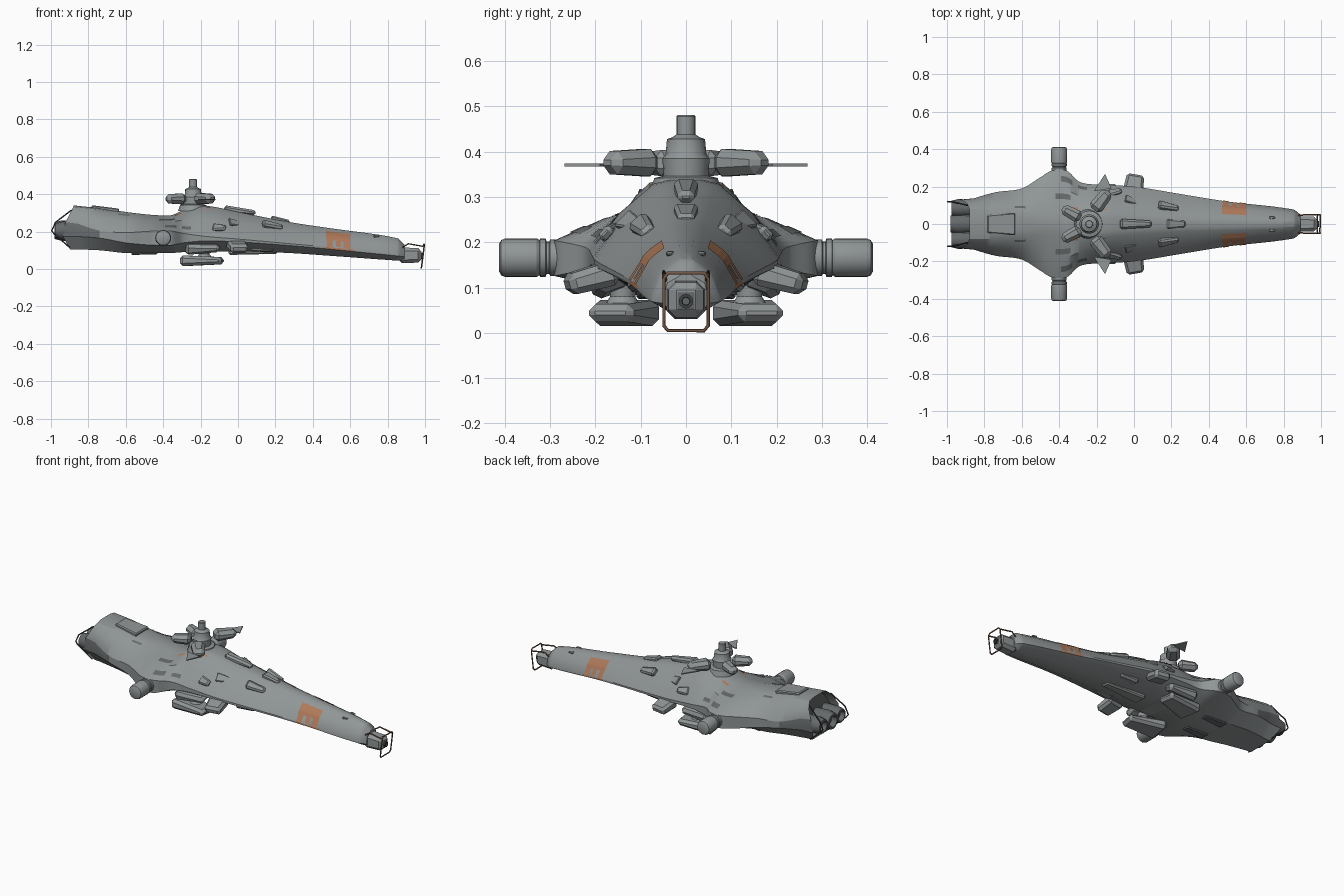
import bpy, bmesh, math
from mathutils import Vector, Matrix

if "Cube" in bpy.data.objects:
    bpy.data.objects.remove(bpy.data.objects["Cube"])

def mat(name, c):
    m = bpy.data.materials.new(name)
    m.diffuse_color = (*c, 1)
    m.use_nodes = True
    m.node_tree.nodes["Principled BSDF"].inputs["Base Color"].default_value = m.diffuse_color
    return m

GREY = mat("hull_grey", (0.28, 0.303, 0.308))
MID = mat("panel_grey", (0.13, 0.14, 0.145))
DARK = mat("dark_metal", (0.05, 0.053, 0.057))
ORANGE = mat("rust_orange", (0.42, 0.19, 0.10))
BROWN = mat("rusty_brown", (0.17, 0.095, 0.06))

def finish(bm, name, mats, angle=30):
    bmesh.ops.recalc_face_normals(bm, faces=bm.faces)
    me = bpy.data.meshes.new(name)
    bm.to_mesh(me)
    bm.free()
    ob = bpy.data.objects.new(name, me)
    bpy.context.collection.objects.link(ob)
    for m in mats:
        me.materials.append(m)
    bpy.ops.object.select_all(action='DESELECT')
    ob.select_set(True)
    bpy.context.view_layer.objects.active = ob
    bpy.ops.object.shade_smooth_by_angle(angle=math.radians(angle))
    return ob

# Hull stations: x, top half width, top z, chine half width, chine upper z, chine lower z, keel half width, keel z
ST = [
    (-.88, .08, .34, .13, .25, .175, .08, .105),
    (-.74, .08, .325, .17, .205, .165, .10, .10),
    (-.60, .07, .305, .19, .195, .14, .11, .085),
    (-.50, .06, .293, .25, .20, .13, .11, .085),
    (-.44, .06, .288, .285, .203, .127, .11, .085),
    (-.36, .06, .287, .285, .203, .127, .11, .085),
    (-.29, .065, .315, .225, .19, .14, .11, .09),
    (-.18, .07, .338, .21, .175, .15, .11, .09),
    (.00, .055, .305, .20, .16, .145, .10, .095),
    (.28, .04, .25, .155, .135, .125, .075, .085),
    (.50, .035, .217, .12, .115, .105, .055, .07),
    (.85, .025, .165, .078, .08, .07, .035, .045),
    (.89, .02, .13, .05, .075, .065, .03, .045)]

def station(x):
    """Smoothly interpolated hull station at x."""
    n = len(ST)
    i = max(k for k in range(n - 1) if ST[k][0] <= x or k == 0)
    h = ST[i + 1][0] - ST[i][0]
    t = (x - ST[i][0]) / h
    def slope(k, j):
        a, b = ST[max(k - 1, 0)], ST[min(k + 1, n - 1)]
        return (b[j] - a[j]) / (b[0] - a[0])
    return [(2*t**3 - 3*t*t + 1) * ST[i][j] + (t**3 - 2*t*t + t) * h * slope(i, j)
            + (3*t*t - 2*t**3) * ST[i + 1][j] + (t**3 - t*t) * h * slope(i + 1, j) for j in range(1, 8)]

def half_section(x):
    wt, zt, wc, zu, zl, wb, zb = station(x)
    return [(wt * .5, zt), (wt, zt - .008), ((wt + wc) / 2 + .006, (zt + zu) / 2 + .008),
            (wc, zu), (wc, zl), (wb, zb)]

# Main hull loft with a recessed stern
xs = []
for a, b in zip(ST, ST[1:]):
    xs += [a[0] + (b[0] - a[0]) * k / 6 for k in range(6)]
xs.append(ST[-1][0])
bm = bmesh.new()
rings = []
for i, x in enumerate(xs):
    half = half_section(x)
    pts = half + [(-y, z) for y, z in reversed(half)]
    ring = []
    for y, z in pts:
        sweep = -.07 * max(0, 1 - abs(z - .20) / .13) if i == 0 else 0
        ring.append(bm.verts.new((x + sweep, y, z)))
    rings.append(ring)
N = len(rings[0])
for r0, r1, x in zip(rings, rings[1:], xs):
    for k in range(N):
        f = bm.faces.new((r0[k], r0[(k + 1) % N], r1[(k + 1) % N], r1[k]))
        if k in (3, 7):   # chine strip: dark recess aft, orange under the band
            f.material_index = 2 if .45 < x < .6 else 1 if x < -.76 else 0
bm.faces.new(rings[-1])
stern = bm.faces.new(rings[0])
stern.material_index = 1
bmesh.ops.recalc_face_normals(bm, faces=bm.faces)
bmesh.ops.inset_region(bm, faces=[stern], thickness=.012, depth=0)
bmesh.ops.translate(bm, verts=stern.verts, vec=(.05, 0, 0))
finish(bm, "hull", [GREY, MID, ORANGE])

# Thin painted plates that follow the upper hull slope (u: 0 top edge, 1 chine)
def slope_point(x, u, s, off=.003):
    a, b, c = [Vector((0, *p)) for p in half_section(x)[1:4]]
    p, d = (a.lerp(b, u * 2), b - a) if u < .5 else (b.lerp(c, u * 2 - 1), c - b)
    nrm = Vector((0, -d.z, d.y)).normalized()
    p = p + nrm * off
    return (x, p.y * s, p.z)

def plates(name, rects, m, off=.003):
    bm = bmesh.new()
    for x0, x1, u0, u1 in rects:
        for s in (1, -1):
            g = [[bm.verts.new(slope_point(x0 + (x1 - x0) * i / 6, u0 + (u1 - u0) * j / 4, s, off))
                  for j in range(5)] for i in range(7)]
            for i in range(6):
                for j in range(4):
                    q = [g[i][j], g[i + 1][j], g[i + 1][j + 1], g[i][j + 1]]
                    bm.faces.new(q if s < 0 else q[::-1])
    me = bpy.data.meshes.new(name)
    bm.to_mesh(me)
    bm.free()
    me.materials.append(m)
    bpy.context.collection.objects.link(bpy.data.objects.new(name, me))

plates("orange_band", [(.47, .60, .16, .68), (.475, .505, .68, 1), (.525, .55, .68, .95),
                       (.565, .60, .68, 1)], ORANGE)
plates("orange_turret_marks", [(-.34, -.30, .05, .12), (-.18, -.15, .02, .07)], ORANGE)
plates("dark_panels", [(-.42, -.34, .3, .42), (-.39, -.33, .70, .84), (-.64, -.58, .1, .18),
                       (-.30, -.25, .74, .85)], MID)

# Chamfered tapered box; x is its length, the +x end shrinks by taper
def pod(name, loc, size, yaw=0, pitch=0, roll=0, taper=.65, m=GREY, bev=.25):
    bm = bmesh.new()
    bmesh.ops.create_cube(bm, size=1)
    for v in bm.verts:
        if v.co.x > 0:
            v.co.y *= taper
            v.co.z *= taper
        v.co = Vector(v.co[i] * size[i] for i in range(3))
    bmesh.ops.bevel(bm, geom=bm.edges[:], offset=min(size) * bev, segments=1, affect='EDGES')
    R = [Matrix.Rotation(math.radians(a), 4, ax) for a, ax in ((yaw, 'Z'), (pitch, 'Y'), (roll, 'X'))]
    bm.transform(Matrix.Translation(loc) @ R[0] @ R[1] @ R[2])
    return finish(bm, name, [m], 20)

def lathe(name, base, axis, profile, m=GREY, sides=16):
    """Turned part: profile of (distance along axis, radius)."""
    bm = bmesh.new()
    rs = [[bm.verts.new((r * math.cos(k * math.tau / sides), r * math.sin(k * math.tau / sides), d))
           for k in range(sides)] for d, r in profile]
    for a, b in zip(rs, rs[1:]):
        for k in range(sides):
            bm.faces.new((a[k], a[(k + 1) % sides], b[(k + 1) % sides], b[k]))
    bm.faces.new(rs[0])
    bm.faces.new(rs[-1])
    q = Vector((0, 0, 1)).rotation_difference(Vector(axis))
    bm.transform(Matrix.Translation(base) @ q.to_matrix().to_4x4())
    return finish(bm, name, [m])

def tube(name, pts, r=.004, cyclic=False, m=DARK):
    cu = bpy.data.curves.new(name, 'CURVE')
    cu.dimensions = '3D'
    cu.bevel_depth, cu.bevel_resolution, cu.use_fill_caps = r, 1, True
    sp = cu.splines.new('POLY')
    sp.points.add(len(pts) - 1)
    for p, c in zip(sp.points, pts):
        p.co = (*c, 1)
    sp.use_cyclic_u = cyclic
    cu.materials.append(m)
    bpy.context.collection.objects.link(bpy.data.objects.new(name, cu))

# Upper turret: stepped drum and mast
lathe("upper_turret", (-.24, 0, 0), (0, 0, 1),
      [(.31, .08), (.342, .07), (.347, .05), (.385, .052), (.395, .045), (.428, .042), (.432, .03),
       (.438, .021), (.478, .021), (.481, .018)])

for s, side in ((1, "left"), (-1, "right")):
    # Upper turret gun pods and blades
    pod(side + "_front_gun_pod", (-.175, s * .125, .376), (.125, .08, .062), yaw=s * 52, taper=.8, bev=.3)
    pod(side + "_rear_gun_pod", (-.335, s * .058, .375), (.11, .068, .06), yaw=s * 152, taper=.8, bev=.3)
    bm = bmesh.new()
    tri = [(-.215, .175), (-.12, .19), (-.155, .268)]
    lo, hi = [[bm.verts.new((x, s * y, z)) for x, y in tri] for z in (.368, .374)]
    bm.faces.new(lo)
    bm.faces.new(hi)
    for k in range(3):
        bm.faces.new((lo[k], lo[(k + 1) % 3], hi[(k + 1) % 3], hi[k]))
    finish(bm, side + "_blade", [GREY])
    # Wing tip pods
    lathe(side + "_wing_pod", (-.40, s * .27, .166), (0, s, 0),
          [(0, .04), (.03, .04), (.032, .036), (.038, .036), (.04, .042), (.052, .042), (.054, .039),
           (.06, .043), (.128, .043), (.138, .039), (.143, .03)], sides=20)
    # Lower turrets and necks
    pod(side + "_lower_turret", (-.19, s * .148, .044), (.22, .15, .058), yaw=s * 10, taper=.65, bev=.25)
    lathe(side + "_lower_neck", (-.18, s * .14, .06), (0, 0, 1), [(0, .04), (.02, .028), (.08, .032)])
    pod(side + "_lower_fairing", (-.19, s * .165, .115), (.18, .10, .06), roll=s * -20)
    # Side sponsons below the chine
    pod(side + "_sponson", (0, s * .21, .12), (.11, .11, .055), yaw=s * 80, pitch=15, taper=.85)
    pod(side + "_belly_box", (.13, s * .10, .11), (.12, .06, .04), taper=.7)
    pod(side + "_belly_vent", (-.50, s * .08, .085), (.14, .06, .02), m=MID)
    # Upper slope blisters and hatches
    pod(side + "_slope_blister", (.185, s * .093, .232), (.11, .05, .035), yaw=s * -10, pitch=10, roll=s * -42)
    pod(side + "_slope_hatch", (.01, s * .118, .243), (.12, .05, .014), yaw=s * -20, pitch=8, roll=s * -45, taper=.4)
    pod(side + "_cheek_box", (-.10, s * .17, .22), (.07, .05, .03), yaw=s * 15, roll=s * -48)
    pod(side + "_nose_bump", (.74, s * .035, .175), (.03, .018, .012))
    # Stern guard rails and engines
    tube(side + "_stern_rail", [(-.89, s * .10, .315), (-.975, s * .12, .25), (-.996, s * .12, .205),
                                (-.985, s * .12, .19), (-.90, s * .10, .115)])
    lathe(side + "_engine", (-.84, s * .085, .205), (-1, 0, 0),
          [(0, .045), (.10, .048), (.135, .04), (.137, .03), (.11, .025)], MID)

# Centre engine and stern block
lathe("centre_engine", (-.84, 0, .205), (-1, 0, 0), [(0, .05), (.10, .055), (.14, .045), (.142, .033), (.11, .028)], MID)
pod("stern_block", (-.90, 0, .20), (.10, .24, .07), yaw=180, taper=.85)

# Centreline blisters
pod("forward_blister", (.01, 0, .31), (.17, .055, .042), pitch=7)
pod("mid_blister", (.225, 0, .262), (.10, .055, .03), pitch=11)
pod("aft_blister", (-.71, 0, .322), (.15, .12, .022), yaw=180, pitch=-8, taper=.8)
pod("keel_box", (.08, 0, .09), (.26, .08, .03), taper=.6)

# Nose block with muzzle and wire guard
pod("nose_block", (.92, 0, .073), (.12, .085, .085), taper=.9, bev=.2)
pod("nose_face", (.975, 0, .072), (.012, .06, .06), m=MID)
lathe("nose_muzzle", (.975, 0, .07), (1, 0, 0), [(0, .016), (.014, .016), (.014, .009), (.004, .008)], DARK, 12)
tube("nose_guard", [(.994, -.04, .132), (.996, .04, .132), (.995, .049, .12), (.982, .049, .016), (.98, .04, .005),
                    (.98, -.04, .005), (.982, -.049, .016), (.995, -.049, .12)], .004, True, BROWN)
for s in (1, -1):
    tube("nose_guard_arm", [(.88, s * .045, .115), (.91, s * .049, .135), (.995, s * .049, .12)], .004, False, BROWN)
